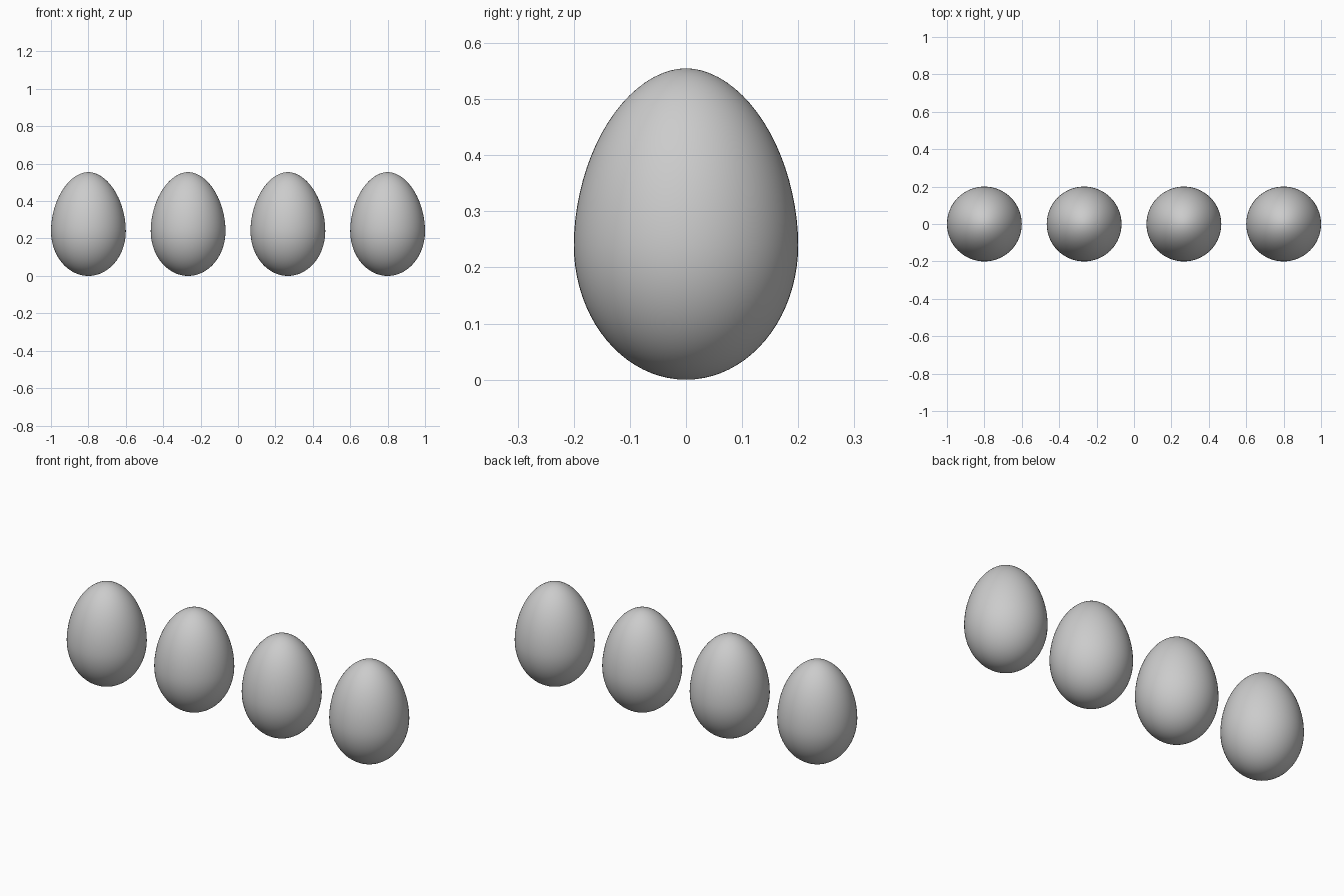
import bpy, math

if "Cube" in bpy.data.objects:
    bpy.data.objects.remove(bpy.data.objects["Cube"])

RADIUS, WAIST, HEIGHT = 0.2, 0.24, 0.555
TOP_POWER = 1.9   # slightly pointed upper half


def make_egg(name, x):
    # unit sphere reshaped into an egg: round blunt base, tapered top
    bpy.ops.mesh.primitive_uv_sphere_add(segments=64, ring_count=40, radius=1)
    egg = bpy.context.object
    egg.name = name
    for v in egg.data.vertices:
        s = max(-1.0, min(1.0, v.co.z))
        c = math.sqrt(max(0.0, 1 - s * s))
        a = math.atan2(v.co.y, v.co.x)
        if s > 0:
            r = RADIUS * c ** (2 / TOP_POWER)
            z = WAIST + (HEIGHT - WAIST) * s ** (2 / TOP_POWER)
        else:
            r = RADIUS * c
            z = WAIST + WAIST * s
        v.co = (r * math.cos(a), r * math.sin(a), z)
    egg.location = (x, 0, 0)
    bpy.ops.object.shade_smooth()
    return egg


# row of four evenly spaced eggs
for i in range(4):
    make_egg(f"egg_{i + 1}", -0.8 + i * 1.6 / 3)
